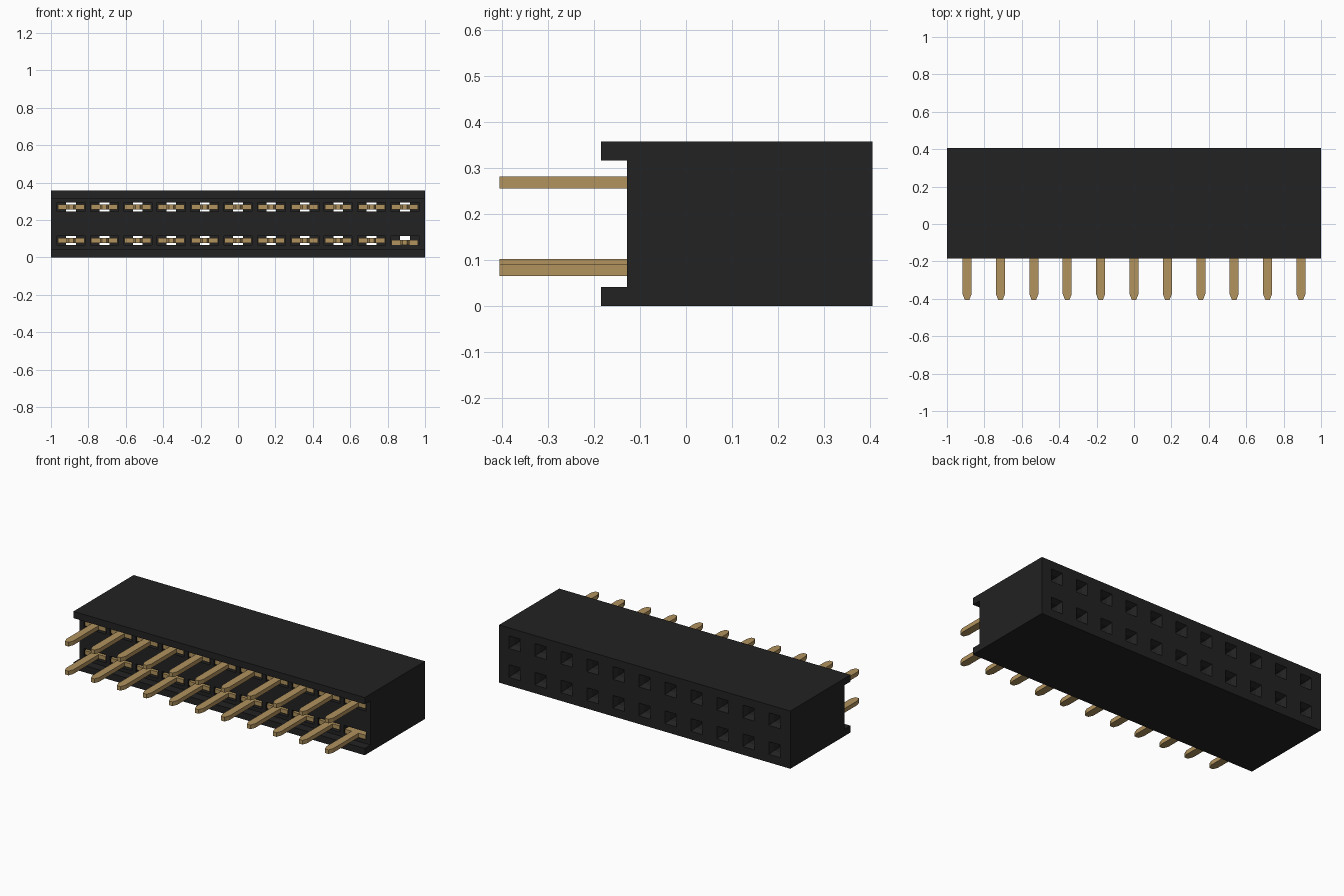
import bpy, bmesh

if "Cube" in bpy.data.objects:
    bpy.data.objects.remove(bpy.data.objects["Cube"])

PITCH = 0.1785
COLS = 11
ROWS = (0.09, 0.269)


def material(name, rgb):
    m = bpy.data.materials.new(name)
    m.diffuse_color = (*rgb, 1)
    m.use_nodes = True
    m.node_tree.nodes["Principled BSDF"].inputs["Base Color"].default_value = m.diffuse_color
    return m


black = material("black plastic", (0.016, 0.016, 0.016))
gold = material("gold metal", (0.44, 0.29, 0.11))


def add_object(name, bm, mat):
    bmesh.ops.recalc_face_normals(bm, faces=bm.faces)
    me = bpy.data.meshes.new(name)
    bm.to_mesh(me)
    bm.free()
    me.materials.append(mat)
    ob = bpy.data.objects.new(name, me)
    bpy.context.collection.objects.link(ob)
    return ob


def prism(bm, points, offset):
    """Extrude a closed outline along an offset."""
    face = bm.faces.new([bm.verts.new(p) for p in points])
    top = bmesh.ops.extrude_face_region(bm, geom=[face])["geom"]
    bmesh.ops.translate(bm, vec=offset,
                        verts=[v for v in top if isinstance(v, bmesh.types.BMVert)])


# Housing: side profile with a channel along the pin side
profile = [(-0.185, 0), (0.405, 0), (0.405, 0.358), (-0.185, 0.358),
           (-0.185, 0.316), (-0.128, 0.316), (-0.128, 0.042), (-0.185, 0.042)]
bm = bmesh.new()
prism(bm, [(-1, y, z) for y, z in profile], (2, 0, 0))
housing = add_object("housing", bm, black)

# Contact cavities: wide slot in front, square hole with a funnel at the back
sections = [(-0.15, 0.150, 0.050), (0.32, 0.150, 0.050), (0.32, 0.052, 0.050),
            (0.375, 0.052, 0.050), (0.415, 0.088, 0.088)]
bm = bmesh.new()
for zc in ROWS:
    for i in range(COLS):
        xc = (i - 5) * PITCH
        rings = []
        for y, w, h in sections:
            rings.append([bm.verts.new((xc + sx * w / 2, y, zc + sz * h / 2))
                          for sx, sz in ((-1, -1), (1, -1), (1, 1), (-1, 1))])
        for a, b in zip(rings, rings[1:]):
            for k in range(4):
                n = (k + 1) % 4
                bm.faces.new((a[k], a[n], b[n], b[k]))
        bm.faces.new(rings[0])
        bm.faces.new(rings[-1])
cutter = add_object("cavity_cutter", bm, black)
cutter.hide_render = True

cut = housing.modifiers.new("cavities", "BOOLEAN")
cut.operation = "DIFFERENCE"
cut.solver = "EXACT"
cut.object = cutter
bpy.context.view_layer.update()
deps = bpy.context.evaluated_depsgraph_get()
cut_mesh = bpy.data.meshes.new_from_object(housing.evaluated_get(deps))
housing.modifiers.clear()
housing.data = cut_mesh
bpy.data.objects.remove(cutter)

# Contact: pointed pin, wide shoulder and two spring tines
half = [(0.012, -0.405), (0.024, -0.375), (0.024, -0.126), (0.071, -0.126),
        (0.071, 0.30), (0.028, 0.30), (0.028, -0.03)]
outline = half + [(-x, y) for x, y in reversed(half)]
bm = bmesh.new()
prism(bm, [(x, y, -0.013) for x, y in outline], (0, 0, 0.026))
contact = add_object("contact", bm, gold)

for r, zc in enumerate(ROWS):
    for i in range(COLS):
        if r == 0 and i == 0:
            ob = contact
        else:
            ob = bpy.data.objects.new("contact", contact.data)
            bpy.context.collection.objects.link(ob)
        # The last lower contact sits slightly low
        drop = 0.011 if (r == 0 and i == COLS - 1) else 0
        ob.location = ((i - 5) * PITCH, 0, zc - drop)
